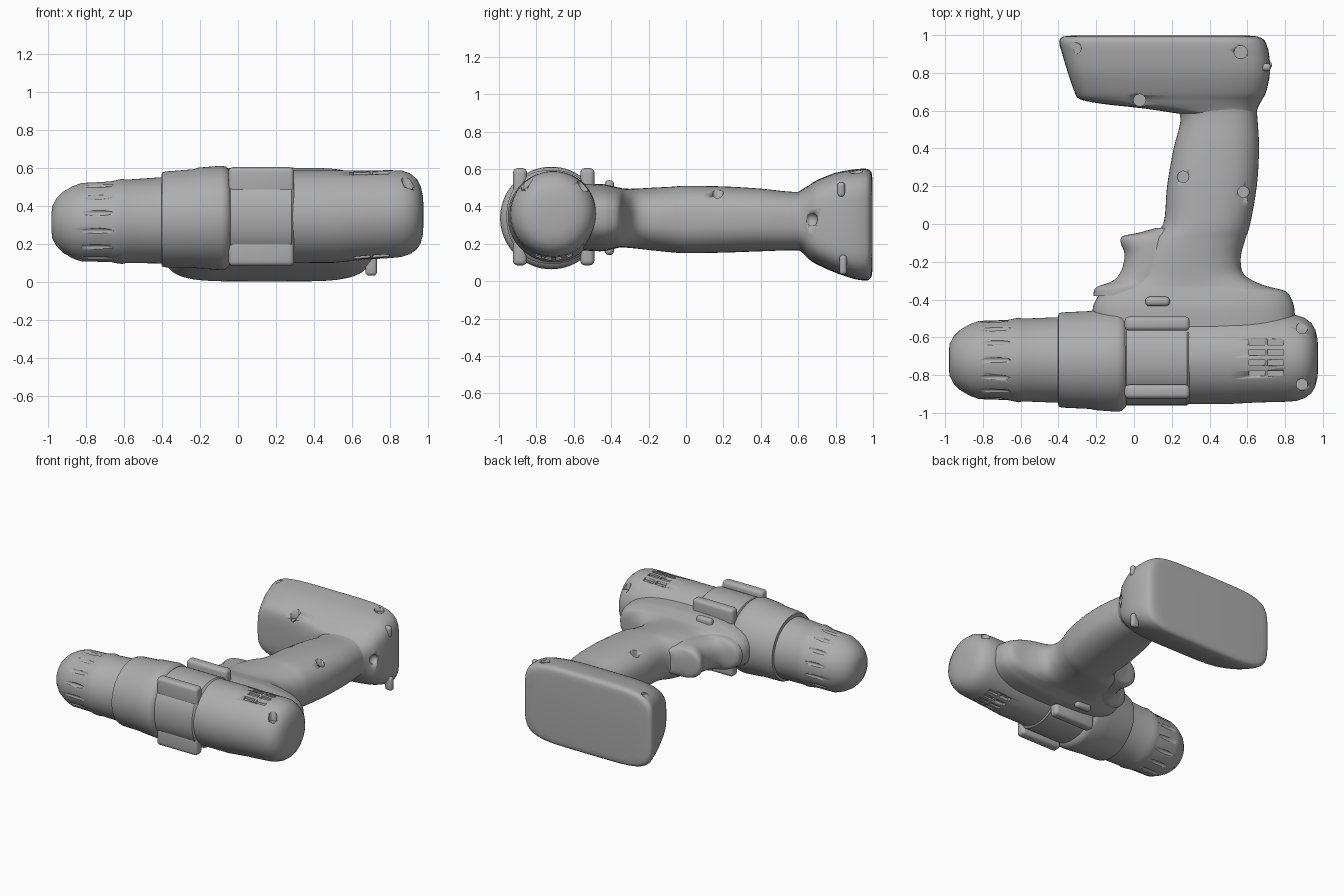
import bpy, bmesh, math
from mathutils import Matrix, Vector

grey = bpy.data.materials.new("dark_grey")
grey.diffuse_color = (0.42, 0.42, 0.42, 1)


def finish(name, bm, angle=40):
    bmesh.ops.recalc_face_normals(bm, faces=bm.faces)
    me = bpy.data.meshes.new(name)
    bm.to_mesh(me)
    bm.free()
    me.materials.append(grey)
    for p in me.polygons:
        p.use_smooth = True
    me.set_sharp_from_angle(angle=math.radians(angle))
    ob = bpy.data.objects.new(name, me)
    bpy.context.collection.objects.link(ob)
    return ob


def smooth_path(secs, steps):
    """Catmull-Rom through the section values."""
    out = []
    for i in range(len(secs) - 1):
        p = [secs[max(i - 1, 0)], secs[i], secs[i + 1], secs[min(i + 2, len(secs) - 1)]]
        for k in range(steps):
            t = k / steps
            out.append([0.5 * (2 * b + (c - a) * t + (2 * a - 5 * b + 4 * c - d) * t * t
                               + (3 * b - a - 3 * c + d) * t ** 3) for a, b, c, d in zip(*p)])
    return out + [list(secs[-1])]


def loft(name, axis, secs, steps=1, sides=64, angle=40):
    """Sections are (position, a0, a1, b0, b1, roundness exponent)."""
    bm = bmesh.new()
    rings = []
    for t, a0, a1, b0, b1, n in smooth_path(secs, steps):
        ring = []
        for k in range(sides):
            c, s = (f(2 * math.pi * k / sides) for f in (math.cos, math.sin))
            a = (a0 + a1) / 2 + (a1 - a0) / 2 * math.copysign(abs(c) ** (2 / n), c)
            b = (b0 + b1) / 2 + (b1 - b0) / 2 * math.copysign(abs(s) ** (2 / n), s)
            ring.append(bm.verts.new((t, a, b) if axis == 'X' else (a, t, b)))
        rings.append(ring)
    for r, q in zip(rings, rings[1:]):
        for k in range(sides):
            j = (k + 1) % sides
            bm.faces.new((r[k], r[j], q[j], q[k]))
    bm.faces.new(rings[0])
    bm.faces.new(rings[-1])
    return finish(name, bm, angle)


def lathe(name, rows, y=-0.72, steps=1):
    """Rows are (x, centre z, radius)."""
    return loft(name, 'X', [(x, y - r, y + r, z - r, z + r, 2) for x, z, r in rows], steps)


def box(name, lo, hi, bevel):
    bm = bmesh.new()
    lo, hi = Vector(lo), Vector(hi)
    bmesh.ops.create_cube(bm, size=1, matrix=Matrix.Translation((lo + hi) / 2) @ Matrix.Diagonal((*(hi - lo), 1)))
    bmesh.ops.bevel(bm, geom=bm.edges[:], offset=bevel, segments=4, profile=0.5, affect='EDGES')
    return finish(name, bm)


def carve(target, name, cuts):
    """Cuts are (shape, centre, size), joined in one hidden cutter."""
    bm = bmesh.new()
    for shape, loc, size in cuts:
        m = Matrix.Translation(loc) @ Matrix.Diagonal((*size, 1))
        if shape == 'ball':
            bmesh.ops.create_uvsphere(bm, u_segments=16, v_segments=10, radius=0.5, matrix=m)
        elif shape == 'drill':
            bmesh.ops.create_cone(bm, cap_ends=True, segments=24, radius1=0.5, radius2=0.5, depth=1, matrix=m)
        else:
            bmesh.ops.create_cube(bm, size=1, matrix=m)
    cutter = finish(name, bm)
    cutter.hide_render = True
    cutter.hide_set(True)
    mod = target.modifiers.new(name, 'BOOLEAN')
    mod.operation, mod.solver, mod.object = 'DIFFERENCE', 'EXACT', cutter


def screw(x, y, floor, d=0.06):
    return ('drill', (x, y, floor + 0.15), (d, d, 0.3))


# Chuck with finger grooves
chuck = lathe("chuck", [
    (-0.98, 0.315, 0.05), (-0.976, 0.315, 0.085), (-0.955, 0.315, 0.125), (-0.92, 0.315, 0.16),
    (-0.87, 0.315, 0.189), (-0.82, 0.315, 0.207), (-0.67, 0.318, 0.212), (-0.65, 0.318, 0.216),
    (-0.61, 0.32, 0.224), (-0.59, 0.32, 0.219), (-0.41, 0.325, 0.226), (-0.36, 0.325, 0.226)])
grooves = []
for i in range(14):
    a = 2 * math.pi * (i + 0.5) / 14
    grooves.append(('ball', (-0.75, -0.72 + 0.218 * math.cos(a), 0.317 + 0.218 * math.sin(a)),
                    (0.2, 0.034, 0.034)))
carve(chuck, "chuck_groove_cutter", grooves)

# Gear collar
lathe("gear_collar", [
    (-0.405, 0.33, 0.20), (-0.40, 0.33, 0.246), (-0.38, 0.33, 0.252), (-0.23, 0.335, 0.259),
    (-0.21, 0.337, 0.265), (-0.09, 0.338, 0.274), (-0.065, 0.338, 0.27), (-0.045, 0.338, 0.25),
    (-0.03, 0.34, 0.22)])

# Motor housing with rounded rear
motor = lathe("motor_housing", [
    (-0.07, 0.34, 0.235), (0.0, 0.343, 0.242), (0.5, 0.345, 0.243), (0.65, 0.352, 0.235),
    (0.80, 0.358, 0.231), (0.86, 0.36, 0.227), (0.905, 0.36, 0.212), (0.94, 0.358, 0.185),
    (0.96, 0.355, 0.15), (0.972, 0.353, 0.10), (0.975, 0.353, 0.04)], y=-0.71)
cuts = [screw(0.89, y, 0.48) for y in (-0.55, -0.85)]
for side in (1, -1):
    for y in (-0.625, -0.68, -0.735, -0.79):
        surf = 0.355 + side * math.sqrt(0.233 ** 2 - (y + 0.71) ** 2)
        for x in (0.65, 0.75):
            cuts.append(('cube', (x, y, surf), (0.085, 0.03, 0.024)))
carve(motor, "vent_and_screw_cutter", cuts)

# Bit-holder sleeve and its four rails
loft("side_sleeve", 'X', [
    (-0.05, -0.945, -0.485, 0.11, 0.58, 2.2), (-0.04, -0.96, -0.475, 0.093, 0.595, 2.2),
    (0.28, -0.96, -0.475, 0.093, 0.595, 2.2), (0.295, -0.945, -0.485, 0.11, 0.58, 2.2)])
for label, y0, y1 in (("outer", -0.925, -0.85), ("inner", -0.565, -0.49)):
    box(f"{label}_rail_top", (-0.05, y0, 0.45), (0.295, y1, 0.605), 0.025)
    box(f"{label}_rail_bottom", (-0.05, y0, 0.085), (0.295, y1, 0.24), 0.025)

# Grip, flaring into the housing
grip = loft("grip", 'Y', [
    (-0.62, -0.22, 0.86, 0.17, 0.52, 2.8), (-0.46, -0.22, 0.85, 0.16, 0.52, 2.8),
    (-0.40, -0.20, 0.835, 0.17, 0.51, 2.8), (-0.355, -0.17, 0.80, 0.18, 0.50, 2.7),
    (-0.325, -0.10, 0.69, 0.18, 0.495, 2.6), (-0.27, -0.01, 0.585, 0.175, 0.495, 2.5),
    (-0.18, 0.03, 0.565, 0.165, 0.50, 2.5), (-0.08, 0.08, 0.59, 0.155, 0.505, 2.5),
    (0.0, 0.155, 0.615, 0.15, 0.51, 2.5), (0.20, 0.175, 0.65, 0.153, 0.507, 2.5),
    (0.40, 0.21, 0.662, 0.16, 0.495, 2.5), (0.54, 0.245, 0.655, 0.165, 0.48, 2.5),
    (0.62, 0.23, 0.65, 0.165, 0.48, 2.5), (0.72, 0.2, 0.66, 0.16, 0.5, 2.5)], steps=4)
carve(grip, "grip_screw_cutter", [screw(0.26, 0.25, 0.43), screw(0.58, 0.17, 0.43)])

# Trigger with a curled lower tip
loft("trigger", 'Y', [
    (-0.38, -0.215, 0.25, 0.21, 0.47, 2.4), (-0.335, -0.20, 0.25, 0.21, 0.47, 2.4),
    (-0.30, -0.11, 0.25, 0.21, 0.465, 2.4), (-0.24, -0.065, 0.25, 0.21, 0.465, 2.4),
    (-0.16, -0.05, 0.25, 0.21, 0.465, 2.4), (-0.10, -0.07, 0.25, 0.215, 0.46, 2.4),
    (-0.065, -0.06, 0.25, 0.225, 0.45, 2.4), (-0.045, 0.03, 0.25, 0.235, 0.44, 2.4),
    (-0.02, 0.12, 0.25, 0.25, 0.42, 2.4)], steps=4)

# Direction switch, poking out on both sides
box("direction_switch", (0.06, -0.435, 0.14), (0.19, -0.385, 0.54), 0.022)

# Battery pack
battery = loft("battery_pack", 'Y', [
    (0.585, 0.23, 0.645, 0.18, 0.47, 2.6), (0.612, 0.05, 0.655, 0.16, 0.485, 3),
    (0.635, -0.16, 0.665, 0.14, 0.50, 3.5), (0.66, -0.285, 0.68, 0.115, 0.515, 4),
    (0.70, -0.315, 0.70, 0.09, 0.54, 4.5), (0.80, -0.35, 0.72, 0.045, 0.58, 5),
    (0.90, -0.38, 0.715, 0.012, 0.598, 5), (0.955, -0.395, 0.70, 0.004, 0.602, 5),
    (0.978, -0.392, 0.685, 0.008, 0.596, 5), (0.992, -0.375, 0.655, 0.025, 0.58, 5),
    (0.997, -0.33, 0.61, 0.06, 0.545, 5)], steps=3)
carve(battery, "battery_screw_cutter", [
    screw(-0.31, 0.93, 0.56), screw(0.565, 0.91, 0.56, 0.07), screw(0.03, 0.655, 0.46, 0.065),
    ('ball', (0.69, 0.67, 0.33), (0.07, 0.07, 0.07))])

# Release tabs at the battery's rear corners
box("upper_release_tab", (0.665, 0.81, 0.45), (0.725, 0.85, 0.53), 0.018)
box("lower_release_tab", (0.67, 0.82, 0.035), (0.73, 0.86, 0.14), 0.018)
